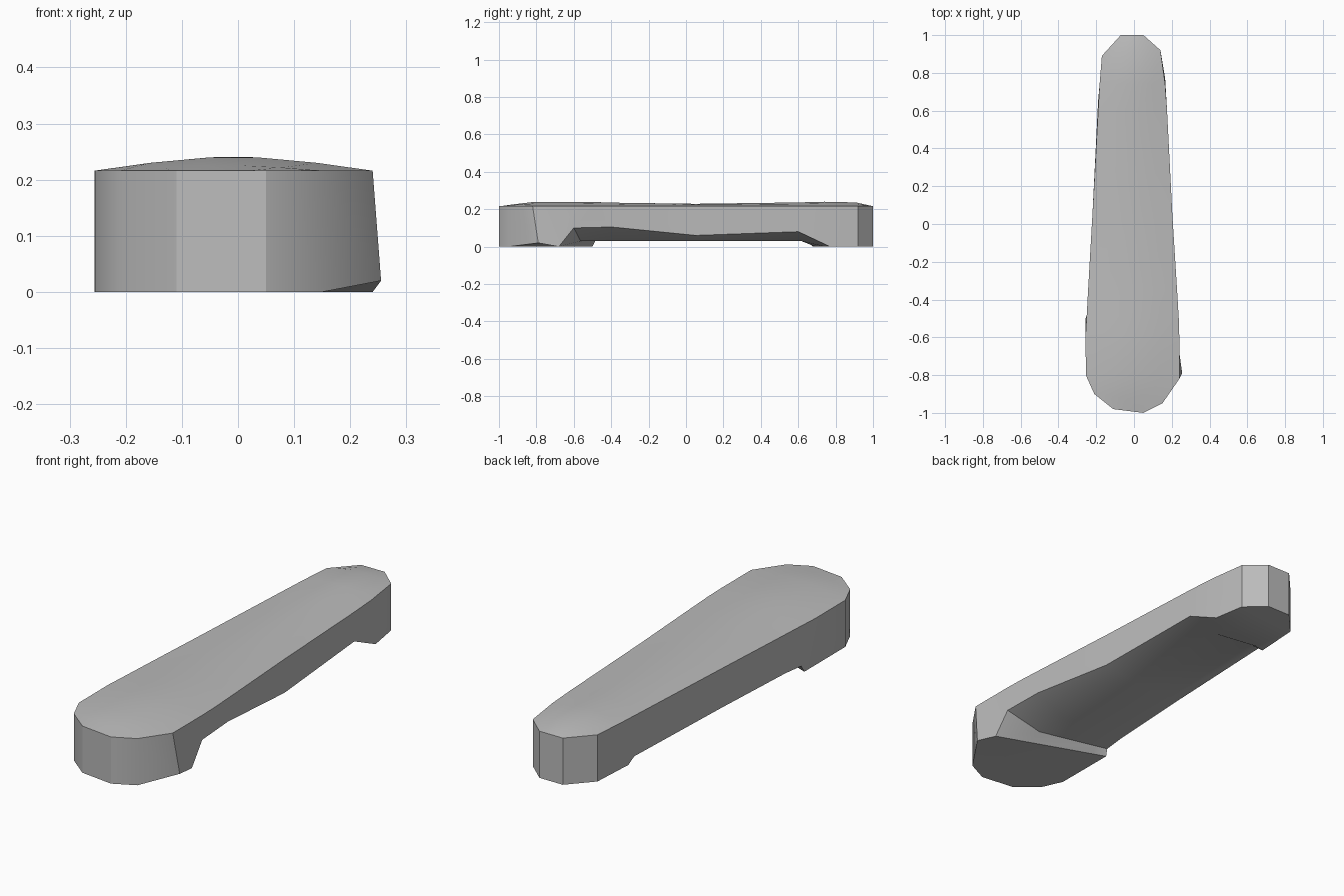
import bpy
import bmesh
import math

cube = bpy.data.objects.get("Cube")
if cube:
    bpy.data.objects.remove(cube, do_unlink=True)

grey = bpy.data.materials.new("plain grey")
grey.use_nodes = True
colour = (0.5, 0.5, 0.5, 1)
grey.diffuse_color = colour
grey.node_tree.nodes["Principled BSDF"].inputs["Base Color"].default_value = colour


def mix(a, b, t):
    return a + (b - a) * t


# Sections from front to back: top rim (x, y) on both sides, crown height,
# underside y on both sides, underside z at left rim, middle and right rim
sections = [
    ((-.11, -.98), (.05, -1), 0, (-.98, -1), (0, 0, 0)),
    ((-.21, -.9), (.15, -.95), .01, (-.9, -.95), (0, 0, 0)),
    ((-.255, -.8), (.24, -.82), .025, (-.8, -.79), (0, 0, .02)),
    ((-.256, -.58), (.24, -.6), .025, (-.5, -.68), (0, 0, 0)),
    ((-.25, -.48), (.237, -.5), .024, (-.485, -.6), (.03, .03, .1)),
    ((-.243, -.35), (.228, -.35), .02, (-.38, -.4), (.035, .03, .105)),
    ((-.22, .05), (.203, .05), .014, (.05, .05), (.035, .03, .06)),
    ((-.19, .6), (.175, .6), .022, (.65, .6), (.03, .03, .08)),
    ((-.182, .74), (.165, .74), .026, (.68, .77), (0, 0, 0)),
    ((-.17, .89), (.14, .92), .022, (.89, .92), (0, 0, 0)),
    ((-.07, 1), (.05, 1), 0, (1, 1), (0, 0, 0)),
]
RIM = .216
TOP_STEPS = (0, .2, .4, .6, .8, 1)
UNDER_STEPS = ((1, 2), (.68, 1), (.12, 1), (0, 0))

# Loft the handle with its two feet and relieved underside
bm = bmesh.new()
rings = []
for left, right, crown, under_y, under_z in sections:
    ring = []
    for t in TOP_STEPS:
        bulge = crown * (1 - abs(2 * t - 1) ** 1.6)
        ring.append(bm.verts.new((mix(left[0], right[0], t),
                                  mix(left[1], right[1], t), RIM + bulge)))
    for t, level in UNDER_STEPS:
        flare = .015 * t if under_z[2] == .02 else 0
        ring.append(bm.verts.new((mix(left[0], right[0], t) + flare,
                                  mix(under_y[0], under_y[1], t), under_z[level])))
    rings.append(ring)

for near, far in zip(rings, rings[1:]):
    for i in range(len(near)):
        j = (i + 1) % len(near)
        bm.faces.new((near[i], near[j], far[j], far[i]))
bm.faces.new(rings[0])
bm.faces.new(rings[-1])
bmesh.ops.recalc_face_normals(bm, faces=bm.faces)

mesh = bpy.data.meshes.new("handle")
bm.to_mesh(mesh)
bm.free()
mesh.materials.append(grey)
handle = bpy.data.objects.new("handle", mesh)
bpy.context.collection.objects.link(handle)

# Smooth the gentle curves and keep the rim crisp
bpy.ops.object.select_all(action='DESELECT')
handle.select_set(True)
bpy.context.view_layer.objects.active = handle
bpy.ops.object.shade_smooth_by_angle(angle=math.radians(30))
